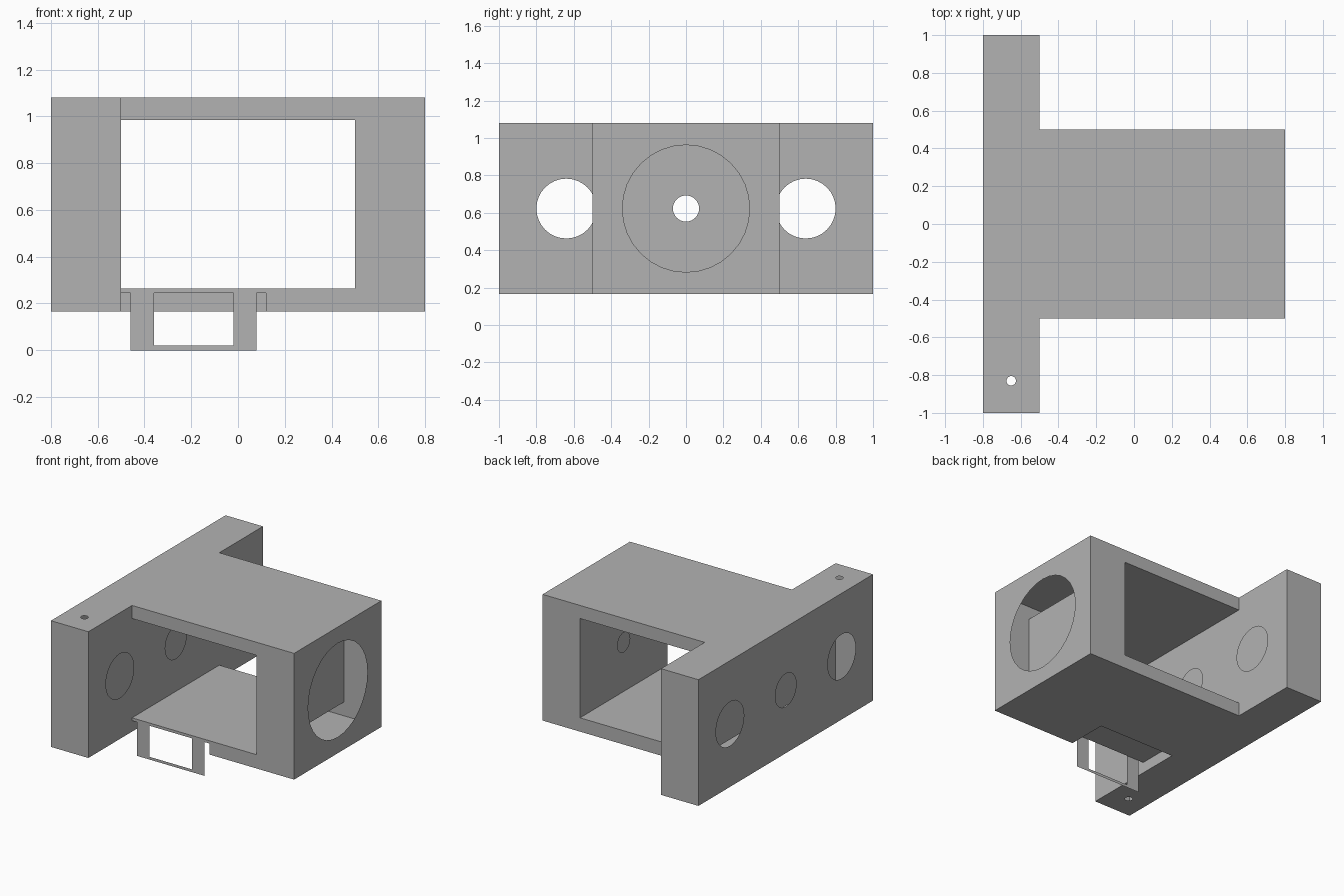
import bpy, bmesh
from math import cos, sin, tau
from mathutils import Vector

cube = bpy.data.objects.get("Cube")
if cube:
    bpy.data.objects.remove(cube, do_unlink=True)

# Single plain grey
grey = bpy.data.materials.new("plain_grey")
grey.use_nodes = True
colour = (0.45, 0.45, 0.45, 1)
grey.diffuse_color = colour
grey.node_tree.nodes["Principled BSDF"].inputs["Base Color"].default_value = colour

# Key levels: plate back, plate front, housing end, housing half width
XP, XW, XE, W = -0.8, -0.5, 0.8, 0.5
B, T = 0.165, 1.08          # body bottom and top
F, C = 0.265, 0.985         # window floor and ceiling
XI = 0.5                    # inner end of window
MID = (B + T) / 2
RX, RY, RZ = 0.12, -0.2, 0.245   # recess limits


def rect(a0, b0, a1, b1):
    return [(a0, b0), (a1, b0), (a1, b1), (a0, b1)]


def panel(name, axis, pos, outline, facing, holes=()):
    """Flat sheet across one axis, with round holes given as (a, b, radius)."""
    def place(a, b):
        p = [a, b]
        p.insert(axis, pos)
        return p

    loops = [outline]
    for a, b, r in holes:
        n = 20 if r < 0.05 else 32
        loops.append([(a + r * cos(tau * i / n), b + r * sin(tau * i / n)) for i in range(n)])
    bm = bmesh.new()
    for loop in loops:
        vs = [bm.verts.new(place(*p)) for p in loop]
        for i, v in enumerate(vs):
            bm.edges.new((v, vs[i - 1]))
    normal = Vector((0, 0, 0))
    normal[axis] = facing
    bmesh.ops.triangle_fill(bm, edges=bm.edges[:], use_beauty=True, normal=normal)
    bm.normal_update()
    for f in bm.faces:
        if f.normal.dot(normal) < 0:
            f.normal_flip()
    mesh = bpy.data.meshes.new(name)
    bm.to_mesh(mesh)
    bm.free()
    mesh.materials.append(grey)
    obj = bpy.data.objects.new(name, mesh)
    bpy.context.collection.objects.link(obj)
    return obj


# Mounting plate: hollow, with side holes, centre hole and a pin hole
plate_holes = [(-0.64, MID, 0.16), (0.64, MID, 0.16), (0, MID, 0.12)]
pin = [(-0.65, -0.83, 0.025)]
panel("plate_outer_face", 0, XP, rect(-1, B, 1, T), -1, plate_holes)
panel("plate_inner_face", 0, XW,
      [(-1, B), (-W, B), (-W, F), (W, F), (W, B), (1, B),
       (1, T), (W, T), (W, C), (-W, C), (-W, T), (-1, T)], 1, plate_holes)
for side, label in ((-1, "front"), (1, "back")):
    panel(f"plate_{label}_end", 1, side, rect(XP, B, XW, T), side)

# Top and bottom sheets, both T-shaped
panel("top_face", 2, T,
      [(XP, -1), (XW, -1), (XW, -W), (XE, -W), (XE, W), (XW, W), (XW, 1), (XP, 1)], 1, pin)
panel("bottom_face", 2, B,
      [(XP, -1), (XW, -1), (XW, RY), (RX, RY), (RX, -W), (XE, -W),
       (XE, W), (XW, W), (XW, 1), (XP, 1)], -1, pin)

# Housing front and back around the window
upper = [(XE, B), (XE, T), (XW, T), (XW, C), (XI, C), (XI, F), (XW, F)]
panel("housing_front", 1, -W, upper + [(XW, RZ), (RX, RZ), (RX, B)], -1)
panel("housing_back", 1, W, upper + [(XW, B)], 1)

# Housing end with its large opening, and the window lining
panel("housing_end", 0, XE, rect(-W, B, W, T), 1, [(0, MID, 0.34)])
panel("window_end_wall", 0, XI, rect(-W, F, W, C), -1, [(0, MID, 0.07)])
panel("window_floor", 2, F, rect(XW, -W, XI, W), 1)
panel("window_ceiling", 2, C, rect(XW, -W, XI, W), -1)

# Recess under the front sill
panel("recess_ceiling", 2, RZ, rect(XW, -W, RX, RY), -1)
panel("recess_back", 1, RY, rect(XW, B, RX, RZ), -1)
panel("recess_side", 0, RX, rect(-W, B, RY, RZ), -1)
panel("recess_plate_side", 0, XW, rect(-W, B, RY, RZ), 1)

# Thin U-shaped bracket hanging from the sill
panel("hanging_bracket", 1, -W,
      [(-0.46, 0), (0.08, 0), (0.08, RZ), (-0.02, RZ), (-0.02, 0.02),
       (-0.36, 0.02), (-0.36, RZ), (-0.46, RZ)], -1)
